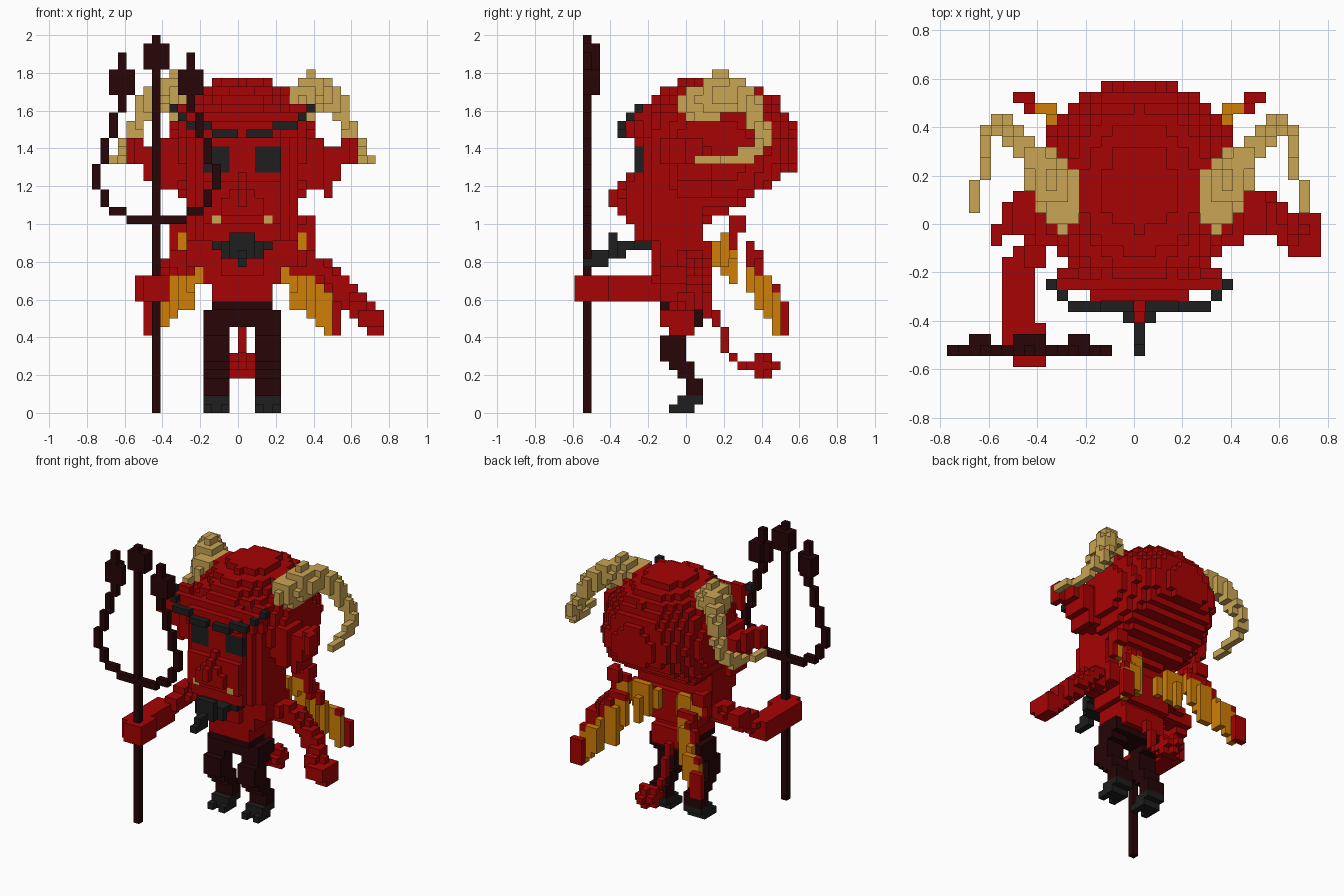
import bpy, bmesh, math
from mathutils import Vector

cube = bpy.data.objects.get("Cube")
if cube:
    bpy.data.objects.remove(cube, do_unlink=True)

V = 2 / 44                      # block size
NX, NY = 34, 26                 # blocks across and deep
MID = 17                        # centre column of the body


def material(name, rgb):
    m = bpy.data.materials.new(name)
    m.use_nodes = True
    m.diffuse_color = (*rgb, 1)
    bsdf = m.node_tree.nodes["Principled BSDF"]
    bsdf.inputs["Base Color"].default_value = (*rgb, 1)
    bsdf.inputs["Roughness"].default_value = 0.9
    return m


RED = material("red skin", (0.39, 0.001, 0.001))
MAROON = material("dark maroon", (0.02, 0.0015, 0.002))
CHARCOAL = material("charcoal", (0.013, 0.013, 0.013))
TAN = material("horn tan", (0.60, 0.38, 0.09))
GOLD = material("wing gold", (0.63, 0.21, 0.002))


# Block helpers: every shape is a set of (i, j, k) cells
def box(i0, i1, j0, j1, k0, k1):
    return {(i, j, k) for i in range(i0, i1 + 1)
            for j in range(j0, j1 + 1) for k in range(k0, k1 + 1)}


def ellipsoid(c, r):
    lo = [math.floor(a - b) for a, b in zip(c, r)]
    hi = [math.ceil(a + b) for a, b in zip(c, r)]
    return {p for p in box(lo[0], hi[0], lo[1], hi[1], lo[2], hi[2])
            if sum(((a - b) / d) ** 2 for a, b, d in zip(p, c, r)) <= 1}


def brush(points):
    """Sweep a ball along (i, j, k, radius) points."""
    cells = set()
    for a, b in zip(points, points[1:]):
        a, b = Vector(a), Vector(b)
        n = max(2, int((b - a).length * 4))
        for s in range(n + 1):
            p = a.lerp(b, s / n)
            cells.add(tuple(math.floor(x + 0.5) for x in p[:3]))
            cells |= ellipsoid(p[:3], (p[3],) * 3)
    return cells


def flip(cells, mid=MID):
    return {(2 * mid - i, j, k) for i, j, k in cells}


def both(cells, mid=MID):
    return cells | flip(cells, mid)


parts, grid = {}, {}


def part(name, mat, cells):
    """Later parts replace the cells of earlier ones."""
    parts[name] = mat
    for c in cells:
        grid[c] = name


def pair(name, mat, cells):
    part("left_" + name, mat, cells)
    part("right_" + name, mat, flip(cells))


# Torso and shoulders
part("torso", RED, box(14, 20, 10, 14, 12, 20) | box(13, 21, 10, 15, 15, 19)
     | box(11, 23, 10, 15, 17, 19) | box(15, 19, 9, 9, 16, 20) | box(14, 20, 12, 15, 11, 13))

# Hips, legs bent backwards at the hock, and hooves
part("hips", MAROON, box(13, 21, 11, 14, 10, 11) | box(14, 20, 10, 13, 12, 12))
leg = set()
for j0, j1, k0, k1 in ((11, 13, 9, 9), (10, 12, 6, 8), (11, 13, 5, 5),
                       (12, 13, 4, 4), (13, 14, 2, 3)):
    leg |= box(19, 21, j0, j1, k0, k1)
pair("leg", MAROON, leg)
pair("hoof", CHARCOAL, box(19, 21, 12, 14, 1, 1) | box(19, 21, 12, 13, 0, 0)
     | box(19, 19, 11, 11, 0, 0) | box(21, 21, 11, 11, 0, 0))

# Tail with a spade tip
part("tail", RED, box(17, 17, 15, 16, 11, 11) | box(17, 17, 16, 16, 10, 11)
     | box(17, 17, 17, 17, 7, 9) | box(17, 17, 18, 18, 6, 6) | box(17, 17, 19, 23, 5, 5)
     | box(16, 18, 20, 22, 5, 5) | box(17, 17, 21, 22, 4, 6) | box(16, 18, 21, 21, 4, 6))

# Wings: an inner lobe by the shoulder and an outer lobe of hanging gold columns
inner, outer = set(), set()
for i, j, k0, k1 in ((19, 16, 17, 19), (20, 17, 16, 20), (21, 17, 16, 20),
                     (22, 17, 17, 20), (21, 18, 15, 18), (23, 18, 18, 20), (24, 18, 19, 20)):
    inner |= box(i, i, j, j, k0, k1)
for i, j, k0, k1 in ((22, 20, 15, 18), (23, 20, 14, 18), (23, 21, 12, 17), (24, 21, 12, 17),
                     (25, 22, 11, 15), (25, 23, 11, 14), (26, 23, 10, 14), (27, 23, 9, 13)):
    outer |= box(i, i, j, j, k0, k1)
pair("wing_membrane", GOLD, inner | outer)
pair("wing_edge", RED, box(23, 24, 18, 18, 21, 21) | box(25, 25, 18, 18, 19, 22)
     | box(24, 25, 19, 19, 21, 22) | box(22, 24, 20, 20, 19, 19) | box(24, 24, 20, 20, 17, 18)
     | box(24, 24, 21, 21, 18, 18) | box(25, 25, 21, 21, 16, 17) | box(27, 27, 23, 23, 14, 14)
     | box(27, 28, 24, 24, 9, 12))

# Left arm hanging out to the side
part("left_arm", RED, brush([(23, 13, 17.4, 1.5), (26, 14, 16.5, 1.4), (28, 14, 14.6, 1.4),
                             (30, 13, 12.6, 1.3), (31, 12, 11.5, 1.2)]))
part("left_hand", RED, box(31, 33, 10, 13, 10, 11) | box(32, 33, 11, 13, 9, 9)
     | box(30, 31, 11, 13, 11, 12))

# Right arm reaching forward to grip the trident
part("right_arm", RED, brush([(11, 13, 17.4, 1.5), (8, 12.5, 16.5, 1.4), (7, 9, 15, 1.4)])
     | box(5, 7, 3, 9, 13, 15))
part("right_hand", RED, box(6, 8, 0, 3, 13, 15) | box(5, 5, 1, 2, 13, 15))

# Head: round skull rising towards the back, flat face and stepped jaw
skull = {(i, j, k) for i, j, k in ellipsoid((17, 15.8, 30), (8.95, 10, 8.7))
         if (j >= 7 or k > 31) and k > 21.5 + 0.62 * max(0, j - 15)}
jaw = box(13, 21, 7, 7, 20, 27) | box(12, 22, 8, 8, 20, 27) | box(11, 23, 9, 14, 20, 27)
part("head", RED, skull | jaw)
part("brow_ridge", RED, box(13, 21, 6, 6, 32, 33) | box(11, 23, 7, 7, 32, 34)
     | both(box(23, 24, 8, 8, 32, 35) | box(24, 24, 7, 7, 34, 34)))
part("cheeks", RED, both(box(19, 21, 6, 6, 22, 26) | box(19, 19, 5, 5, 23, 24)))
part("nose", RED, box(16, 18, 6, 6, 22, 26) | box(17, 17, 6, 6, 27, 27)
     | box(16, 18, 5, 5, 23, 25) | box(17, 17, 5, 5, 26, 26) | box(17, 17, 4, 4, 24, 25))
pair("eye", CHARCOAL, box(19, 21, 7, 7, 28, 30))
pair("eyebrow", CHARCOAL, box(18, 20, 5, 5, 32, 32) | box(21, 23, 5, 5, 33, 33)
     | {(24, 6, 34), (25, 7, 35)})
pair("tusk", TAN, {(20, 6, 22)})
part("beard", CHARCOAL, box(16, 18, 4, 4, 20, 20) | box(15, 19, 5, 8, 19, 19)
     | box(16, 18, 4, 4, 19, 19) | box(14, 20, 7, 8, 19, 19) | box(15, 19, 5, 5, 18, 18)
     | box(16, 18, 4, 4, 18, 18) | box(17, 17, 2, 3, 18, 18) | box(17, 17, 1, 3, 17, 17))

# Pointed ears
pair("ear", RED, box(25, 26, 11, 14, 26, 31) | box(27, 27, 12, 15, 25, 30)
     | box(28, 28, 12, 15, 27, 30) | box(29, 29, 12, 14, 29, 31) | box(30, 30, 11, 12, 29, 31))

# Horns curling out, back, down and forward again
pair("horn", TAN, brush([(24, 13.6, 35.6, 1.9), (24.5, 16, 35.9, 2.2), (25, 16.3, 36.6, 2.2),
                         (26.5, 18.5, 36.8, 1.5), (28, 20, 35.6, 1.3), (29, 21, 33.5, 1.1),
                         (30, 21.3, 31.5, 0.9), (31, 21, 30, 0.9), (31, 17, 29, 0.4),
                         (32, 16, 29, 0.4), (32, 14, 29, 0.4)]) | box(25, 25, 16, 17, 39, 39))

# Trident: shaft, curved fork and three heads
part("trident_shaft", MAROON, box(7, 7, 1, 1, 0, 43))
fork = box(4, 7, 1, 1, 22, 22) | box(2, 3, 1, 1, 23, 23)
for i, k0, k1 in ((1, 24, 25), (0, 26, 28), (1, 29, 31), (2, 32, 34), (3, 35, 36)):
    fork |= box(i, i, 1, 1, k0, k1)
part("trident_fork", MAROON, both(fork, 7))
side_head = box(2, 4, 1, 1, 37, 39) | box(2, 3, 2, 2, 37, 39) | box(3, 3, 1, 1, 40, 41)
part("trident_heads", MAROON, both(side_head, 7) | box(6, 8, 1, 2, 40, 42))

# Exposed faces of the blocks, one mesh per part
SIDES = [(axis, s) for axis in range(3) for s in (0, 1)]
cells_of = {}
for c, name in grid.items():
    cells_of.setdefault(name, []).append(c)

for name, cells in cells_of.items():
    bm = bmesh.new()
    cache = {}

    def vert(p):
        if p not in cache:
            cache[p] = bm.verts.new(((p[0] - NX / 2) * V, (p[1] - NY / 2) * V, p[2] * V))
        return cache[p]

    for c in cells:
        for axis, s in SIDES:
            n = list(c)
            n[axis] += 2 * s - 1
            if tuple(n) in grid:
                continue
            u, w = (axis + 1) % 3, (axis + 2) % 3
            ring = []
            for du, dw in ((0, 0), (1, 0), (1, 1), (0, 1)):
                p = list(c)
                p[axis] += s
                p[u] += du
                p[w] += dw
                ring.append(vert(tuple(p)))
            bm.faces.new(ring if s else ring[::-1])
    mesh = bpy.data.meshes.new(name)
    bm.to_mesh(mesh)
    bm.free()
    mesh.materials.append(parts[name])
    bpy.context.scene.collection.objects.link(bpy.data.objects.new(name, mesh))
